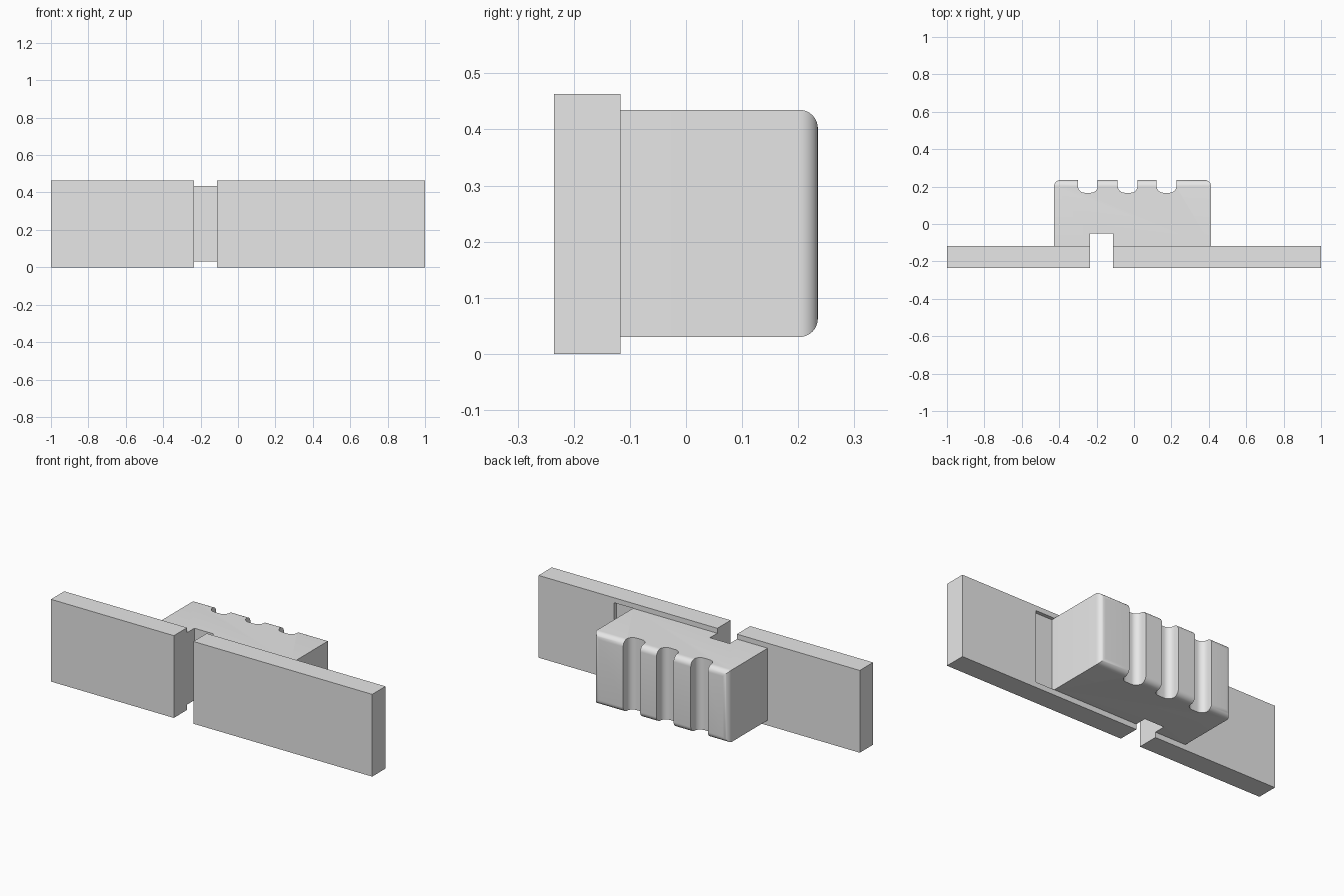
import bpy
import bmesh

cube = bpy.data.objects.get("Cube")
if cube:
    bpy.data.objects.remove(cube, do_unlink=True)

grey = bpy.data.materials.new("light grey")
grey.use_nodes = True
grey.diffuse_color = (0.8, 0.8, 0.8, 1)
grey.node_tree.nodes["Principled BSDF"].inputs["Base Color"].default_value = (0.8, 0.8, 0.8, 1)


def box(name, x, y, z, radius=0, rounded=None):
    """Box from (low, high) ranges; edges chosen by the rule are rounded."""
    bm = bmesh.new()
    bmesh.ops.create_cube(bm, size=1)
    if rounded:
        edges = [e for e in bm.edges if rounded(e)]
    for v in bm.verts:
        v.co = [r[0] if c < 0 else r[1] for c, r in zip(v.co, (x, y, z))]
    if rounded:
        bmesh.ops.bevel(bm, geom=edges, offset=radius, segments=8,
                        profile=0.5, affect='EDGES', clamp_overlap=True)
    mesh = bpy.data.meshes.new(name)
    bm.to_mesh(mesh)
    bm.free()
    mesh.materials.append(grey)
    obj = bpy.data.objects.new(name, mesh)
    bpy.context.collection.objects.link(obj)
    return obj


def cut(obj, cutter):
    """Subtract the cutter from the part and discard it."""
    cutter.hide_render = True
    mod = obj.modifiers.new("cut", 'BOOLEAN')
    mod.operation = 'DIFFERENCE'
    mod.solver = 'EXACT'
    mod.object = cutter
    bpy.context.view_layer.update()
    graph = bpy.context.evaluated_depsgraph_get()
    mesh = bpy.data.meshes.new_from_object(obj.evaluated_get(graph))
    obj.modifiers.clear()
    obj.data = mesh
    bpy.data.objects.remove(cutter, do_unlink=True)


FRONT, SEAT, BACK = -0.235, -0.117, 0.235
GAP = (-0.235, -0.113)
TALL = (-0.1, 0.6)
BODY_Z = (0.03, 0.435)

# Two rail plates separated by a gap
right_plate = box("right_plate", (-1, GAP[0]), (FRONT, SEAT), (0, 0.463))
left_plate = box("left_plate", (GAP[1], 1), (FRONT, SEAT), (0, 0.463))

# Shallow recess beside the grip
cut(left_plate, box("recess_cutter", (0.41, 0.53), (SEAT - 0.02, 0), BODY_Z))

# Grip block, rounded around its back face
grip = box("grip_block", (-0.427, 0.412), (SEAT, BACK), BODY_Z, 0.033,
           lambda e: all(v.co.y > 0 for v in e.verts))

# Notch continuing the gap into the grip
cut(grip, box("notch_cutter", GAP, (-0.3, -0.052), TALL))

# Finger grooves with rounded floors
for centre in (-0.247, -0.034, 0.174):
    cut(grip, box("groove_cutter", (centre - 0.053, centre + 0.053), (0.167, 0.4), TALL, 0.036,
                  lambda e: all(v.co.y < 0 for v in e.verts)
                  and e.verts[0].co.z != e.verts[1].co.z))

bpy.ops.object.select_all(action='DESELECT')
grip.select_set(True)
bpy.context.view_layer.objects.active = grip
bpy.ops.object.shade_smooth_by_angle(angle=0.5)
